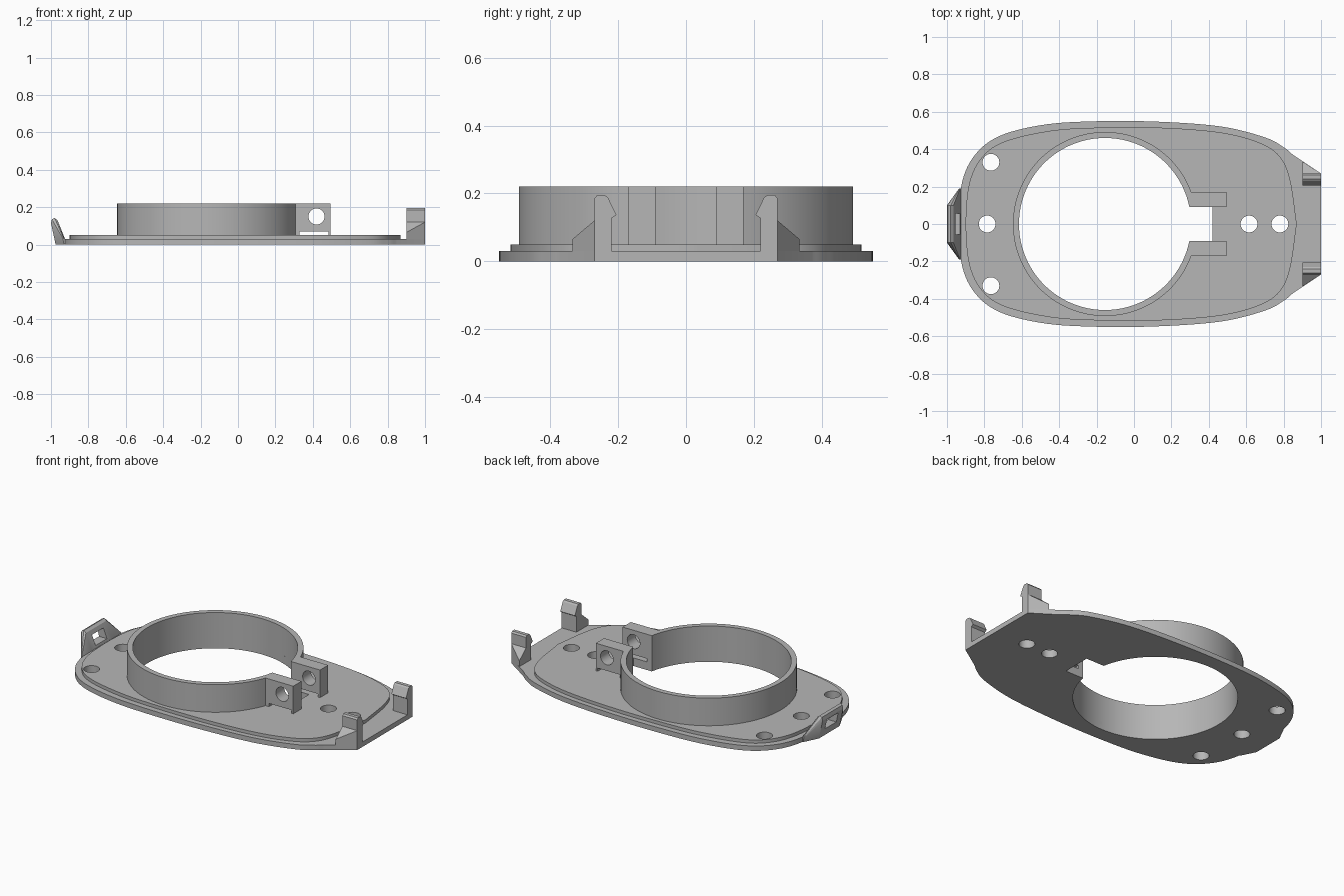
import bpy, bmesh, math
from mathutils import Vector

cube = bpy.data.objects.get("Cube")
if cube:
    bpy.data.objects.remove(cube, do_unlink=True)

grey = bpy.data.materials.new("plain_grey")
grey.use_nodes = True
grey.diffuse_color = (0.47, 0.47, 0.47, 1)
grey.node_tree.nodes["Principled BSDF"].inputs["Base Color"].default_value = grey.diffuse_color


def finish(name, bm):
    """Turn a bmesh into a named object."""
    bmesh.ops.recalc_face_normals(bm, faces=bm.faces)
    mesh = bpy.data.meshes.new(name)
    bm.to_mesh(mesh)
    bm.free()
    mesh.materials.append(grey)
    obj = bpy.data.objects.new(name, mesh)
    bpy.context.collection.objects.link(obj)
    return obj


def loft(name, sections):
    """Skin equal-length closed sections and cap both ends."""
    bm = bmesh.new()
    rings = [[bm.verts.new(p) for p in s] for s in sections]
    n = len(rings[0])
    for a, b in zip(rings, rings[1:]):
        for i in range(n):
            j = (i + 1) % n
            bm.faces.new((a[i], a[j], b[j], b[i]))
    bm.faces.new(rings[0])
    bm.faces.new(rings[-1])
    return finish(name, bm)


def slab(name, outline, z0, z1):
    return loft(name, [[(x, y, z) for x, y in outline] for z in (z0, z1)])


def box(name, x0, x1, y0, y1, z0, z1):
    return slab(name, [(x0, y0), (x1, y0), (x1, y1), (x0, y1)], z0, z1)


def arc(cx, cy, r, a0, a1, n):
    return [(cx + r * math.cos(a0 + (a1 - a0) * i / n),
             cy + r * math.sin(a0 + (a1 - a0) * i / n)) for i in range(n + 1)]


def disc(cx, cy, r, n=32):
    return arc(cx, cy, r, 0, math.tau, n)[:-1]


def spline(points, steps=6):
    """Smooth curve through the points."""
    p = [Vector(q) for q in points]
    p = [Vector((p[1].x, -p[1].y))] + p + [2 * p[-1] - p[-2]]
    out = []
    for a, b, c, d in zip(p, p[1:], p[2:], p[3:]):
        for i in range(steps):
            t = i / steps
            out.append(0.5 * (2 * b + (c - a) * t + (2 * a - 5 * b + 4 * c - d) * t * t
                              + (3 * b - a - 3 * c + d) * t ** 3))
    return [tuple(v) for v in out] + [points[-1]]


def mirrored(half):
    return half + [(x, -y) for x, y in reversed(half) if y > 0.001]


def cut(obj, cutters):
    """Subtract the cutters and remove them."""
    bpy.context.view_layer.objects.active = obj
    for c in cutters:
        c.hide_render = True
        m = obj.modifiers.new("cut", 'BOOLEAN')
        m.operation, m.solver, m.object = 'DIFFERENCE', 'EXACT', c
        bpy.ops.object.modifier_apply(modifier=m.name)
        bpy.data.objects.remove(c, do_unlink=True)


# Base plate with clip tab, and raised step
outer = spline([(-.935, 0), (-.92, .22), (-.85, .37), (-.72, .47), (-.5, .528), (-.25, .548),
                (.1, .548), (.46, .522), (.7, .463), (.8, .41), (.85, .37)]) + [(1.0, .27)]
inner = spline([(-.9, 0), (-.88, .22), (-.81, .36), (-.69, .442), (-.45, .498), (-.2, .515),
                (.14, .515), (.46, .49), (.67, .435), (.78, .36), (.835, .235), (.87, 0)])
plate = slab("base_plate", mirrored(outer), 0, .03)
step = slab("raised_step", mirrored(inner), .03, .05)

# Central opening, clamp slot and screw holes
RING_X, R_IN, R_OUT = -.155, .46, .492
holes = [(-.765, .33), (-.765, -.33), (-.785, 0), (.615, 0), (.78, 0)]
for part in (plate, step):
    cutters = [slab("opening_cutter", disc(RING_X, 0, R_IN, 96), -.1, .2),
               box("slot_cutter", .1, .42, -.09, .09, -.1, .2)]
    cutters += [slab("hole_cutter", disc(x, y, .045), -.1, .2) for x, y in holes]
    cut(part, cutters)

# Split clamp ring with two ears
a_out, a_in = math.asin(.17 / R_OUT), math.asin(.09 / R_IN)
profile = arc(RING_X, 0, R_OUT, a_out, math.tau - a_out, 90)
profile += [(.495, -.17), (.495, -.09)]
profile += arc(RING_X, 0, R_IN, math.tau - a_in, a_in, 90)
profile += [(.495, .09), (.495, .17)]
ring = slab("clamp_ring", profile, .05, .22)
bolt = loft("bolt_cutter", [[(x, y, z) for x, z in disc(.42, .15, .043)] for y in (-.3, .3)])
cut(ring, [bolt, box("gap_cutter", .33, .483, -.3, .3, .04, .07)])

# Hooked clips and their gussets on the tab
hook = [(.27, 0), (.27, .185), (.262, .195), (.24, .195), (.23, .188),
        (.205, .137), (.22, .127), (.22, 0)]
for side, s in (("left", 1), ("right", -1)):
    loft(f"hook_clip_{side}", [[(x, s * y, z) for y, z in hook] for x in (.9, 1.0)])
    corners = [(.9, .27, .12), (.9, .335, .065), (1.0, .27, .12)]
    loft(f"clip_gusset_{side}", [[(x, s * y, .01) for x, y, z in corners],
                                 [(x, s * y, z) for x, y, z in corners]])

# Leaning catch with a window at the other end
full = [(-.925, 0), (-.975, 0), (-1.0, .115), (-.995, .135), (-.98, .142), (-.965, .13), (-.925, .03)]
low = [(-.925, 0), (-.93, 0), (-.935, .025), (-.935, .03), (-.933, .033), (-.93, .033), (-.925, .03)]
catch = loft("end_catch", [[(x, y, z) for x, z in sec]
                           for sec, y in ((low, -.19), (full, -.1), (full, .1), (low, .19))])
cut(catch, [box("window_cutter", -1.1, -.8, -.055, .055, .045, .105)])

# Smooth round walls, keep crisp edges
for obj in bpy.context.scene.objects:
    obj.select_set(obj.type == 'MESH')
bpy.context.view_layer.objects.active = plate
bpy.ops.object.shade_smooth_by_angle(angle=math.radians(25))
